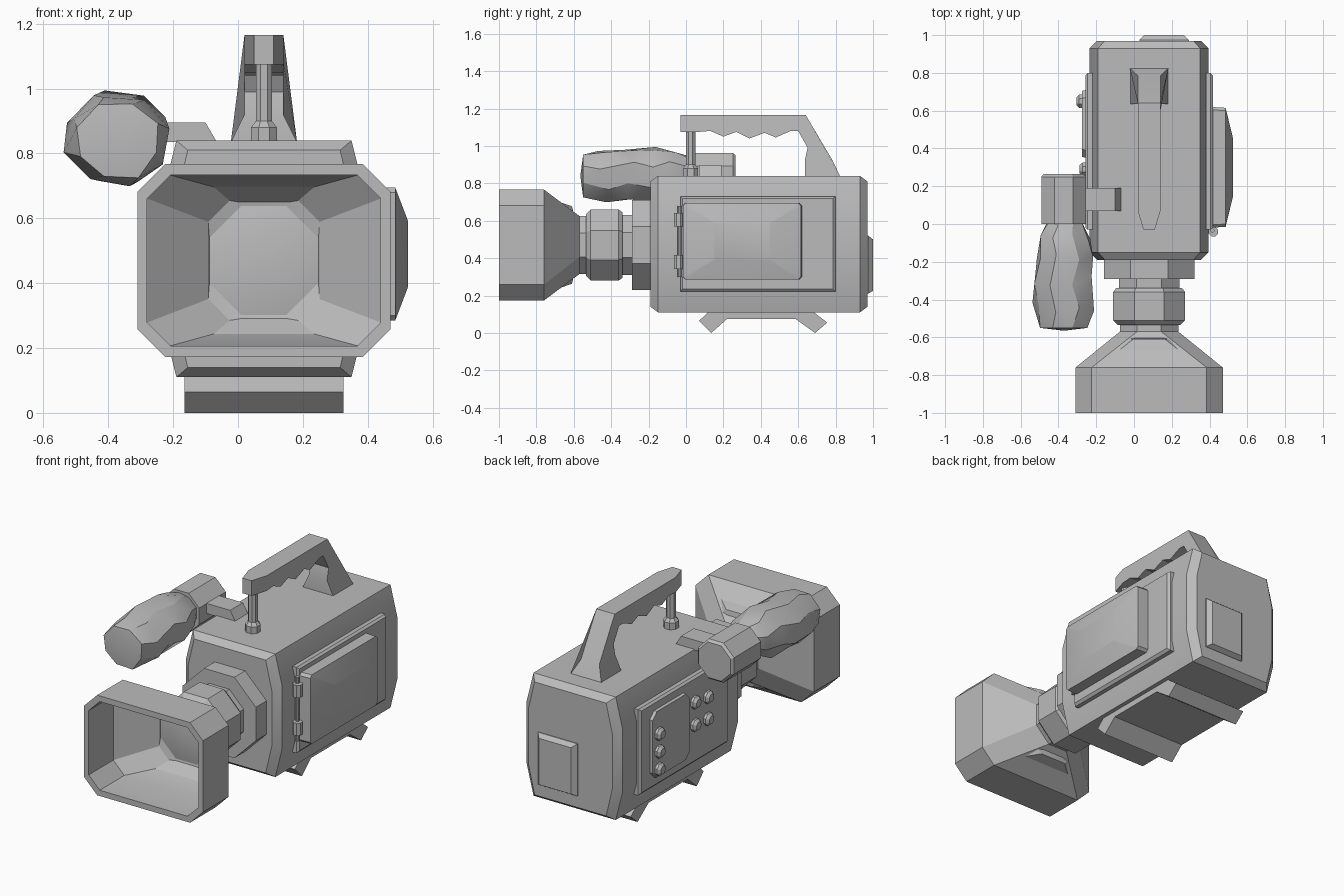
import bpy, bmesh, math, random
from mathutils import Vector

if "Cube" in bpy.data.objects:
    bpy.data.objects.remove(bpy.data.objects["Cube"])

grey = bpy.data.materials.new("plain grey")
grey.use_nodes = True
GREY = (0.5, 0.5, 0.5, 1)
grey.diffuse_color = GREY
grey.node_tree.nodes["Principled BSDF"].inputs["Base Color"].default_value = GREY

CX, CZ = 0.08, 0.47  # lens axis, also the body centre


def loft(name, axis, sections, apex=None, edit=None):
    """Skin a list of (position along axis, 2D outline) sections and cap both ends."""
    place = {"X": lambda w, u, v: (w, u, v), "Y": lambda w, u, v: (u, w, v),
             "Z": lambda w, u, v: (u, v, w)}[axis]
    bm = bmesh.new()
    rings = [[bm.verts.new(place(w, u, v)) for u, v in pts] for w, pts in sections]
    n = len(rings[0])
    for a, b in zip(rings, rings[1:]):
        for i in range(n):
            j = (i + 1) % n
            bm.faces.new((a[i], a[j], b[j], b[i]))
    bm.faces.new(rings[0][::-1])
    if apex:
        tip = bm.verts.new(apex)
        for i in range(n):
            bm.faces.new((rings[-1][i], rings[-1][(i + 1) % n], tip))
    else:
        bm.faces.new(rings[-1])
    if edit:
        for v in bm.verts:
            edit(v.co)
    bmesh.ops.recalc_face_normals(bm, faces=bm.faces)
    mesh = bpy.data.meshes.new(name)
    bm.to_mesh(mesh)
    bm.free()
    mesh.materials.append(grey)
    obj = bpy.data.objects.new(name, mesh)
    bpy.context.collection.objects.link(obj)
    bpy.ops.object.select_all(action="DESELECT")
    obj.select_set(True)
    bpy.context.view_layer.objects.active = obj
    bpy.ops.object.shade_smooth_by_angle(angle=math.radians(25))
    return obj


def octa(u, v, hu, hv, cu, cv=None):
    """Rectangle outline with cut corners."""
    cv = cu if cv is None else cv
    quarter = [(hu, hv - cv), (hu - cu, hv)]
    top = quarter + [(-a, b) for a, b in quarter[::-1]]
    return [(u + a, v + b) for a, b in top + [(-a, -b) for a, b in top]]


def ring(u, v, r):
    return octa(u, v, r, r, r * 0.586)


def rect(u0, u1, v0, v1):
    return [(u0, v0), (u1, v0), (u1, v1), (u0, v1)]


# Body with slightly bulging sides and bevelled ends
full = octa(CX, 0.475, 0.315, 0.365, 0.045, 0.18)
end = octa(CX, 0.475, 0.275, 0.335, 0.04, 0.17)
loft("body", "Y", [(-0.19, end), (-0.15, full), (0.93, full), (0.97, end)])

# Raised plates on both sides
for name, s in (("left_side_plate", 1), ("right_side_plate", -1)):
    loft(name, "X", [(CX + s * 0.30, rect(-0.03, 0.80, 0.22, 0.73)),
                     (CX + s * 0.325, rect(-0.03, 0.80, 0.22, 0.73)),
                     (CX + s * 0.338, rect(-0.02, 0.785, 0.235, 0.72))])

# Fold-out screen with hinges and rod
loft("screen", "X", [(0.40, octa(0.30, 0.49, 0.32, 0.205, 0.015)),
                     (0.485, octa(0.30, 0.49, 0.315, 0.205, 0.015)),
                     (0.525, octa(0.30, 0.49, 0.15, 0.10, 0.004))])
for i, z in enumerate((0.38, 0.605)):
    loft(f"screen_hinge_{i + 1}", "Z", [(z - 0.037, ring(0.42, -0.04, 0.025)),
                                        (z + 0.037, ring(0.42, -0.04, 0.025))])
loft("hinge_rod", "Z", [(0.30, ring(0.415, -0.035, 0.01)), (0.68, ring(0.415, -0.035, 0.01))])

# Control panel and buttons
loft("control_panel", "X", [(-0.25, octa(0.53, 0.48, 0.18, 0.20, 0.04)),
                            (-0.275, octa(0.53, 0.48, 0.175, 0.195, 0.04))])
buttons = [(-0.275, 0.65, 0.54), (-0.275, 0.65, 0.435), (-0.275, 0.65, 0.33),
           (-0.258, 0.29, 0.585), (-0.258, 0.29, 0.45), (-0.258, 0.17, 0.44), (-0.258, 0.17, 0.57)]
for i, (x, y, z) in enumerate(buttons):
    loft(f"button_{i + 1}", "X", [(x + 0.01, ring(y, z, 0.035)), (x - 0.015, ring(y, z, 0.035)),
                                  (x - 0.03, ring(y, z, 0.022))])

# Rear panel
loft("rear_panel", "Y", [(0.96, rect(0.03, 0.29, 0.21, 0.52)), (0.975, rect(0.03, 0.29, 0.21, 0.52)),
                         (1.0, rect(0.055, 0.265, 0.225, 0.50))])

# Base foot
foot = [(0.07, 0.065), (0.17, 0.16), (0.62, 0.16), (0.755, 0.055), (0.69, 0.0),
        (0.585, 0.075), (0.22, 0.075), (0.135, 0.0)]
loft("base_foot", "X", [(-0.165, foot), (0.325, foot)])

# Lens barrel
barrel = [(-0.15, 0.24), (-0.29, 0.24), (-0.29, 0.16), (-0.34, 0.16), (-0.34, 0.175), (-0.36, 0.19),
          (-0.51, 0.19), (-0.535, 0.165), (-0.535, 0.155), (-0.59, 0.155)]
loft("lens_barrel", "Y", [(y, ring(CX, CZ, r)) for y, r in barrel])

# Lens hood: outer shell, rim, inner walls and domed glass
outer = octa(CX, CZ, 0.39, 0.297, 0.085)
inner = octa(CX, CZ, 0.36, 0.263, 0.072)
loft("lens_hood", "Y", [(-0.57, ring(CX, CZ, 0.155)), (-0.76, outer), (-1.0, outer), (-1.0, inner),
                        (-0.77, inner), (-0.61, octa(CX, CZ, 0.172, 0.207, 0.088)),
                        (-0.60, ring(CX, CZ, 0.168))], apex=(CX, -0.635, CZ))


# Carry handle with finger grips, narrow nose and flared rear foot
def shape_handle(co):
    if co.y < 0:
        co.x = CX + (co.x - CX) * 0.5
    if co.z < 0.86:
        co.x = CX + (co.x - CX) * 1.7


grip = [(-0.03, 1.165), (0.07, 1.165), (0.64, 1.165), (0.785, 0.92), (0.825, 0.835), (0.635, 0.835),
        (0.635, 0.92), (0.65, 0.99), (0.60, 1.08), (0.56, 1.08), (0.48, 1.045), (0.42, 1.07),
        (0.34, 1.04), (0.27, 1.075), (0.20, 1.05), (0.13, 1.08), (0.07, 1.075), (-0.03, 1.075)]
loft("handle", "X", [(0.02, grip), (0.14, grip)], edit=shape_handle)
loft("handle_post", "Z", [(z, ring(CX, 0.025, r)) for z, r in
                          ((0.83, 0.04), (0.88, 0.04), (0.90, 0.025), (1.09, 0.025))])

# Viewfinder arm and housing
arm = [(-0.30, 0.835), (-0.065, 0.835), (-0.10, 0.895), (-0.30, 0.895)]
loft("viewfinder_arm", "Y", [(0.07, arm), (0.19, arm)])
loft("viewfinder_housing", "Y", [(0.0, ring(-0.373, 0.845, 0.118)), (0.25, ring(-0.373, 0.845, 0.118)),
                                 (0.265, ring(-0.373, 0.845, 0.105))])

# Crumpled eyecup: irregular rings, each (y, centre x, centre z, half width, half height)
random.seed(4)
stations = [(0.01, -0.37, 0.87, 0.10, 0.08), (-0.06, -0.37, 0.865, 0.135, 0.11),
            (-0.17, -0.372, 0.85, 0.15, 0.14), (-0.30, -0.375, 0.845, 0.155, 0.145),
            (-0.44, -0.375, 0.84, 0.155, 0.135), (-0.55, -0.37, 0.84, 0.135, 0.12)]
rings = []
for k, (y, x, z, w, h) in enumerate(stations):
    pts = []
    for i in range(8):
        a = math.tau * i / 8 + 0.25 + 0.2 * (k % 2)
        r = random.uniform(0.92, 1.1)
        pts.append((x + w * r * math.cos(a), z + h * r * math.sin(a)))
    rings.append((y, pts))


def crumple(co):
    if -0.5 < co.y < -0.02:
        co.y += random.uniform(-0.03, 0.03)


eyecup = loft("eyecup", "Y", rings, apex=(-0.37, -0.565, 0.84), edit=crumple)
bm = bmesh.new()
bm.from_mesh(eyecup.data)
bmesh.ops.triangulate(bm, faces=bm.faces)
bm.to_mesh(eyecup.data)
bm.free()
